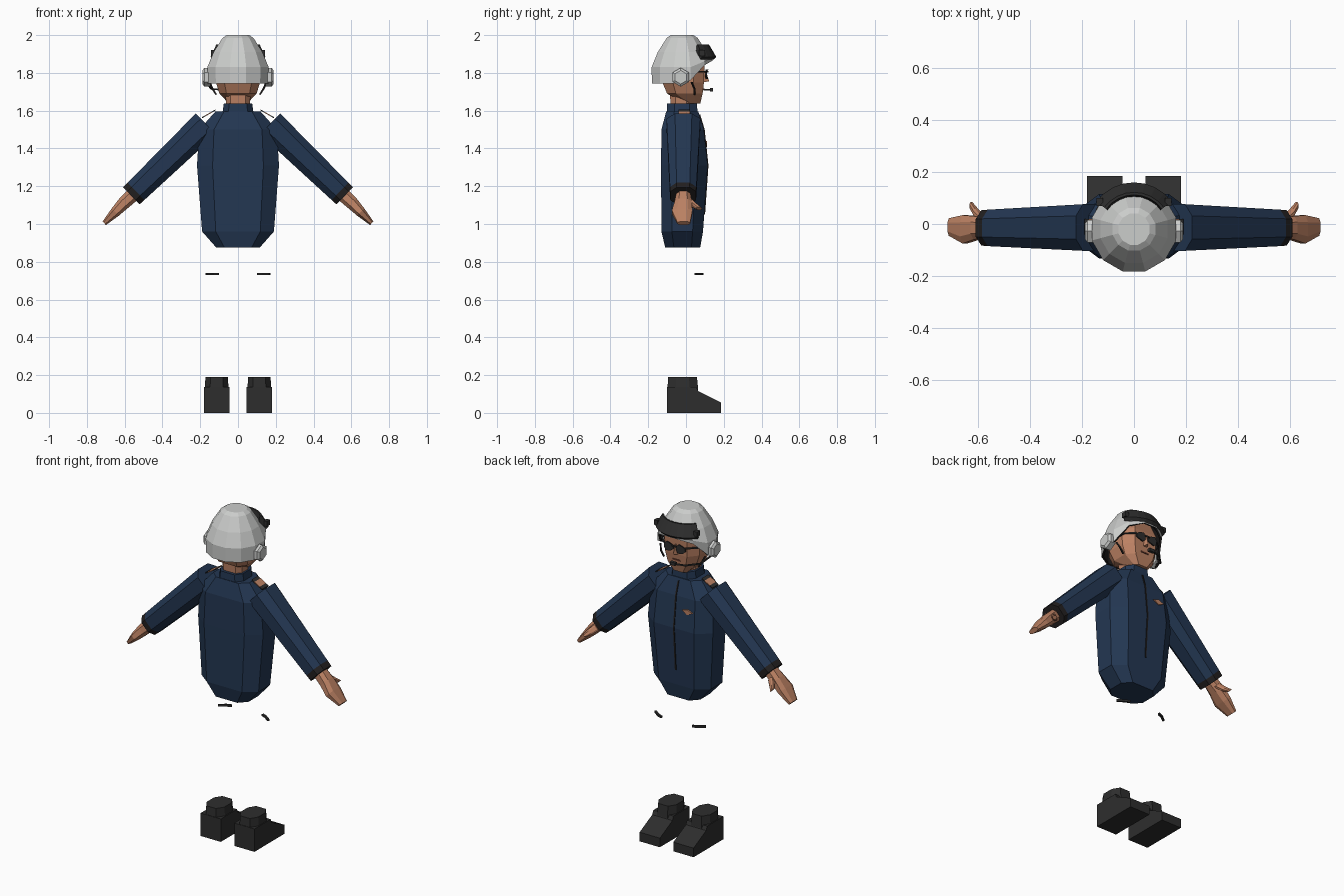
import bpy, bmesh, math
from mathutils import Vector

if "Cube" in bpy.data.objects:
    bpy.data.objects.remove(bpy.data.objects["Cube"])


def mat(name, *c):
    m = bpy.data.materials.new(name)
    m.diffuse_color = (*c, 1)
    m.use_nodes = True
    m.node_tree.nodes["Principled BSDF"].inputs["Base Color"].default_value = m.diffuse_color
    return m


NAVY = mat("navy cloth", .017, .038, .085)
DARK = mat("dark cuff", .016, .014, .014)
BLACK = mat("black rubber", .027, .027, .027)
SKIN = mat("skin", .50, .22, .125)
SHELL = mat("helmet grey", .60, .61, .60)
MOUTH = mat("lip brown", .16, .055, .035)


def loft(name, rings, mats, rule=None, caps=True, closed=True):
    """Skin a list of equal rings of points; rule(segment) picks the material."""
    bm = bmesh.new()
    vs = [[bm.verts.new(p) for p in r] for r in rings]
    n = len(vs[0])
    for i in range(len(vs) - 1):
        for j in range(n if closed else n - 1):
            k = (j + 1) % n
            f = bm.faces.new((vs[i][j], vs[i][k], vs[i + 1][k], vs[i + 1][j]))
            f.material_index = rule(i) if rule else 0
    if caps:
        bm.faces.new(vs[0])
        bm.faces.new(vs[-1]).material_index = rule(len(vs) - 2) if rule else 0
    bmesh.ops.recalc_face_normals(bm, faces=bm.faces)
    me = bpy.data.meshes.new(name)
    bm.to_mesh(me)
    bm.free()
    for m in mats if isinstance(mats, list) else [mats]:
        me.materials.append(m)
    ob = bpy.data.objects.new(name, me)
    bpy.context.collection.objects.link(ob)
    return ob


def oct_pts(w, y0, y1, fx=.62, fy=.5):
    """Bevelled rectangle in (a, y), half width w, depth y0..y1."""
    c, h = (y0 + y1) / 2, (y1 - y0) / 2
    q = [(w * fx, -h), (w, -h * fy), (w, h * fy), (w * fx, h)]
    q += [(-a, b) for a, b in reversed(q)]
    return [(a, b + c) for a, b in q]


def stack(name, rows, m, fx=.62, fy=.5, x=0):
    """Loft of level octagons: rows of (z, half width, y0, y1)."""
    return loft(name, [[(x + a, b, z) for a, b in oct_pts(w, y0, y1, fx, fy)]
                       for z, w, y0, y1 in rows], m)


def limb(name, rows, s, mats, rule=None):
    """Octagons across the arm direction: rows of (x, z, half thickness, y0, y1)."""
    return loft(name, [[(s * (x + a * .69), b, z + a * .72) for a, b in oct_pts(t, y0, y1, .5, .5)]
                       for x, z, t, y0, y1 in rows], mats, rule)


def box(name, c, size, m):
    x, y, z = (v / 2 for v in size)
    return loft(name, [[(c[0] + a, c[1] + b, c[2] + k) for a, b in ((-x, -y), (x, -y), (x, y), (-x, y))]
                       for k in (-z, z)], m)


def rod(name, pts, r, m):
    """Thin square rod along a path."""
    rings = []
    for i, p in enumerate(pts):
        d = (Vector(pts[min(i + 1, len(pts) - 1)]) - Vector(pts[max(i - 1, 0)])).normalized()
        u = d.cross(Vector((0, 0, 1))).normalized()
        v = u.cross(d)
        rings.append([Vector(p) + r * (a * u + b * v) for a, b in ((1, 1), (-1, 1), (-1, -1), (1, -1))])
    return loft(name, rings, m)


# Jacket body, collar and front zip
stack("torso", [(.875, .115, -.11, .075), (.96, .19, -.13, .09), (1.31, .217, -.132, .115),
                (1.50, .205, -.13, .095), (1.595, .12, -.105, .065)], NAVY)
stack("collar", [(1.57, .085, -.103, .062), (1.637, .075, -.10, .058)], NAVY)
zip_path = [(1.05, .099), (1.31, .117), (1.50, .097), (1.58, .073)]
loft("zip", [[(x, y + d, z) for x, d in ((-.004, -.004), (.004, -.004), (.004, .002), (-.004, .002))]
             for z, y in zip_path], DARK)
# Chest badge
loft("chest_badge", [[(x, .1115 + d, z) for x, z in ((-.05, 1.43), (-.085, 1.44), (-.12, 1.425), (-.085, 1.408))]
                     for d in (-.01, -.001)], SKIN)

for s, side in ((-1, "left"), (1, "right")):
    # Sleeve with dark cuff, hand and thumb
    limb(side + "_sleeve", [(.17, 1.53, .077, -.103, .076), (.54, 1.173, .064, -.085, .055),
                            (.565, 1.149, .063, -.083, .053)], s, [NAVY, DARK], lambda i: i)
    limb(side + "_hand", [(.55, 1.16, .037, -.05, .022), (.605, 1.11, .034, -.06, .03),
                          (.65, 1.063, .027, -.075, .034), (.708, 1.004, .013, -.045, .022)], s, SKIN)
    limb(side + "_thumb", [(.578, 1.125, .02, .0, .03), (.605, 1.10, .018, .025, .058),
                           (.625, 1.082, .011, .055, .084)], s, SKIN)
    # Shoulder tab: tan centre with black ends
    def tab(t):
        return [(s * (.12 + .07 * t), y, 1.60 - .04 * t + d) for y, d in ((-.04, 0), (.02, 0), (.02, .006), (-.04, .006))]
    loft(side + "_shoulder_tab", [tab(t) for t in (0, .25, .75, 1)], [SKIN, BLACK], lambda i: int(i != 1))
    # Thin strap piece above the knee
    rod(side + "_leg_strap", [(s * .168, .05, .735), (s * .13, .078, .735), (s * .103, .088, .735)], .006, BLACK)
    # Boot with sloping toe and ankle shaft
    prof = [(-.1, 0), (-.1, .138), (.055, .138), (.065, .115), (.185, .055), (.185, 0)]
    loft(side + "_boot", [[(s * x, y, z) for y, z in prof] for x in (.045, .18)], BLACK)
    stack(side + "_boot_shaft", [(.12, .064, -.098, .065), (.19, .059, -.095, .058)], BLACK, .55, .45, s * .113)
    # Helmet ear cup
    loft(side + "_ear_cup", [[(s * x, -.028 + r * math.cos(a * math.pi / 3 + .52), 1.777 + r * math.sin(a * math.pi / 3 + .52))
                              for a in range(6)] for x, r in ((.145, .05), (.178, .05), (.188, .036))], SHELL)
    # Sunglass lens and temple
    loft(side + "_lens", [[(s * .04 + .033 * math.cos(a * math.pi / 4 + .39), y - .012 * abs(math.cos(a * math.pi / 4)),
                            1.793 + .027 * math.sin(a * math.pi / 4 + .39)) for a in range(8)]
                          for y in (.112, .119)], BLACK)
    rod(side + "_temple", [(s * .07, .106, 1.805), (s * .122, .06, 1.805), (s * .128, -.02, 1.80)], .004, BLACK)
    # Chin strap hanging from the helmet
    rod(side + "_strap", [(s * .15, .03, 1.75), (s * .135, .045, 1.715), (s * .115, .045, 1.685)], .004, DARK)

# Head, neck, nose, mouth
stack("neck", [(1.58, .062, -.08, .03), (1.70, .066, -.085, .03)], SKIN)
stack("head", [(1.637, .048, 0, .075), (1.69, .098, -.10, .088), (1.75, .117, -.125, .095),
               (1.84, .12, -.13, .098), (1.92, .09, -.10, .07)], SKIN)
loft("nose", [[(-.018, .085, 1.748), (.018, .085, 1.748), (0, .122, 1.756)],
              [(-.008, .085, 1.81), (.008, .085, 1.81), (0, .106, 1.81)]], SKIN)
box("mouth", (0, .091, 1.713), (.05, .008, .008), MOUTH)
box("glasses_bridge", (0, .115, 1.805), (.03, .006, .008), BLACK)

# Helmet: twelve-sided dome whose rim rises over the face
def dome(r, z, rim=False):
    pts = []
    for i in range(12):
        a = math.radians(30 * i + 15)
        x, y = r * math.cos(a), r * math.sin(a) - .02
        low = 1.745 + max(0, min(1, (y - .01) / .11)) * .12
        pts.append((x, y, low if rim else max(z, low + (.02 if z < 1.9 else 0))))
    return pts

helmet = loft("helmet", [dome(.062, 2.0), dome(.085, 1.985), dome(.134, 1.91), dome(.168, 1.83), dome(.166, 0, True)],
              [SHELL, DARK], caps=False)
crown = loft("helmet_crown", [dome(.062, 2.0), dome(.05, 1.99)], SHELL)
mod = helmet.modifiers.new("thickness", "SOLIDIFY")
mod.thickness, mod.offset = .012, -1
mod.material_offset = mod.material_offset_rim = 1

# Raised goggle visor band across the brow
band = []
for i in range(9):
    a = math.radians(90 + (i - 4) * 13.5)
    band.append([(r * math.cos(a), r * math.sin(a) - .02, z)
                 for r, z in ((.125, 1.915), (.132, 1.95), (.142, 1.95), (.18, 1.885), (.165, 1.87))])
loft("visor_band", band, BLACK)
for s, side in ((-1, "left"), (1, "right")):
    box(side + "_visor_knob", (s * .132, .085, 1.905), (.024, .03, .03), BLACK)

# Microphone on its boom
rod("mic_boom", [(-.165, -.01, 1.745), (-.14, .06, 1.715), (-.08, .12, 1.71), (-.02, .135, 1.71)], .004, BLACK)
box("microphone", (-.01, .135, 1.711), (.035, .018, .018), BLACK)
